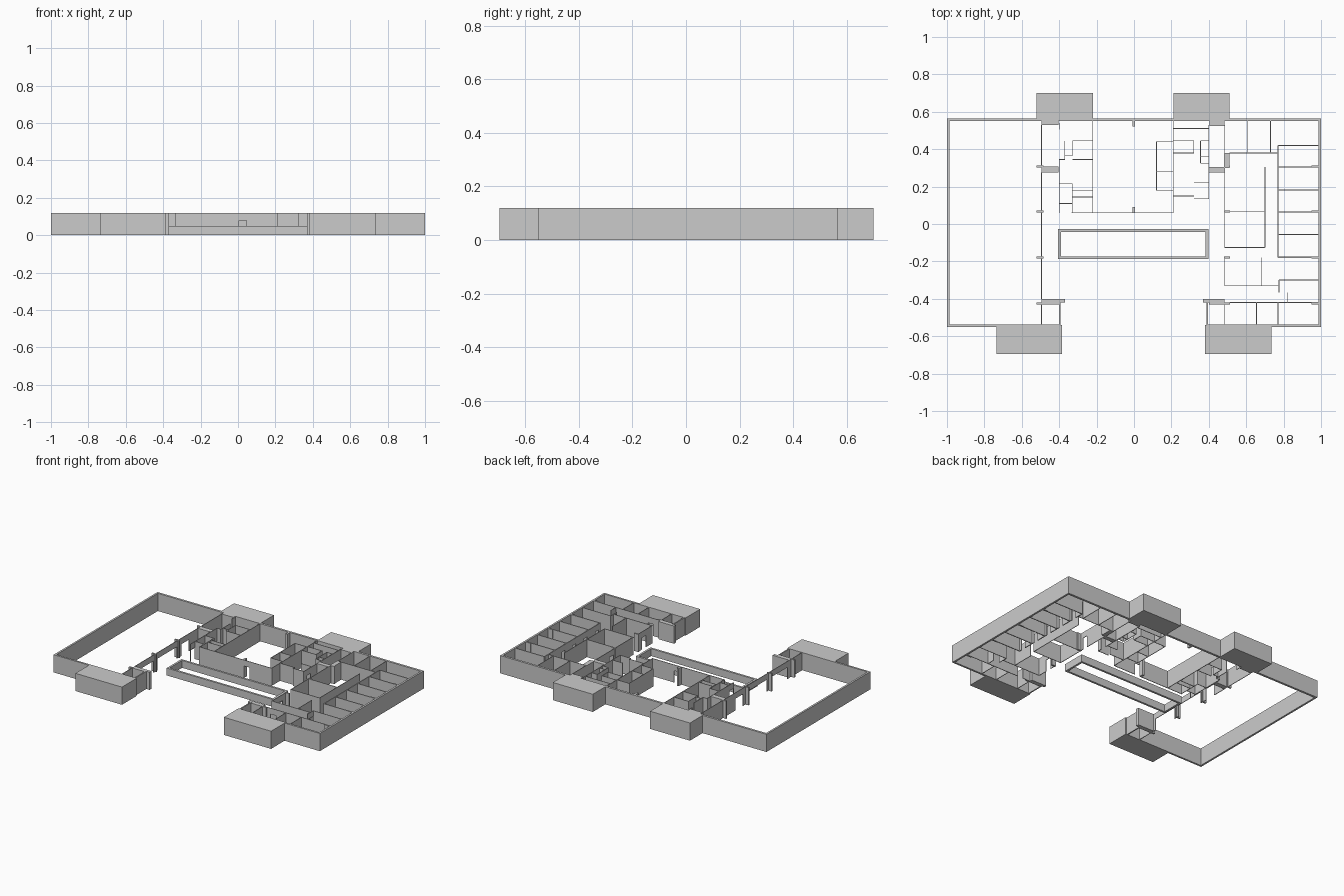
import bpy, bmesh
from mathutils import Matrix, Vector

H = 0.12      # wall height
DOOR = 0.08   # door head height
T = 0.004     # partition thickness


def add_box(bm, x0, x1, y0, y1, z0=0.0, z1=H):
    m = Matrix.Translation(((x0 + x1) / 2, (y0 + y1) / 2, (z0 + z1) / 2))
    m = m @ Matrix.Diagonal((abs(x1 - x0), abs(y1 - y0), abs(z1 - z0), 1))
    bmesh.ops.create_cube(bm, size=1, matrix=m)


def finish(bm, name):
    mesh = bpy.data.meshes.new(name)
    bm.to_mesh(mesh)
    bm.free()
    ob = bpy.data.objects.new(name, mesh)
    bpy.context.collection.objects.link(ob)


def boxes(name, items):
    bm = bmesh.new()
    for it in items:
        add_box(bm, *it)
    finish(bm, name)


def walls(name, along_x=(), along_y=(), t=T):
    """Each wall: (fixed coordinate, start, end, optional door start, door end)."""
    bm = bmesh.new()
    for horizontal, group in ((True, along_x), (False, along_y)):
        for c, a, b, *door in group:
            parts = [(a, b, 0)]
            if door:
                parts = [(a, door[0], 0), (door[0], door[1], DOOR), (door[1], b, 0)]
            for s, e, z in parts:
                if e - s < 1e-4:
                    continue
                if horizontal:
                    add_box(bm, s, e, c - t / 2, c + t / 2, z, H)
                else:
                    add_box(bm, c - t / 2, c + t / 2, s, e, z, H)
    finish(bm, name)


# Outer shell, open in the middle of the front
boxes("outer_walls", [
    (-1, 1, 0.55, 0.565), (-1, -0.987, -0.55, 0.55), (0.987, 1, -0.55, 0.55),
    (-0.987, -0.395, -0.55, -0.537), (0.395, 0.987, -0.55, -0.537),
])
boxes("entry_side_walls", [(-0.402, -0.394, -0.54, -0.42), (0.387, 0.395, -0.54, -0.42)])

# Solid blocks projecting outside the shell
boxes("back_left_block", [(-0.52, -0.22, 0.56, 0.70), (-0.495, -0.405, 0.53, 0.56)])
boxes("back_right_block", [(0.21, 0.51, 0.56, 0.70), (0.405, 0.485, 0.525, 0.56)])
boxes("front_left_block", [(-0.735, -0.385, -0.695, -0.54)])
boxes("front_right_block", [(0.38, 0.735, -0.695, -0.54)])

# Low curb ring in the courtyard
x0, x1, y0, y1, w, h = -0.405, 0.397, -0.187, -0.028, 0.014, 0.05
boxes("courtyard_curb", [
    (x0, x1, y0, y0 + w, 0, h), (x0, x1, y1 - w, y1, 0, h),
    (x0, x0 + w, y0 + w, y1 - w, 0, h), (x1 - w, x1, y0 + w, y1 - w, 0, h),
])

# Structural piers
rows = (0.302, 0.062, -0.185, -0.43)
boxes("piers", [(a, b, y, y + 0.011) for y in rows
                for a, b in ((-0.52, -0.485), (0.48, 0.513), (0.95, 0.987))])
boxes("centre_piers", [(-0.008, 0.006, 0.52, 0.55), (-0.008, 0.006, 0.06, 0.09)])
boxes("thick_piers", [
    (-0.495, -0.403, 0.275, 0.308), (0.40, 0.485, 0.275, 0.305), (0.48, 0.51, 0.30, 0.38),
    (-0.495, -0.40, -0.43, -0.40), (-0.40, -0.37, -0.42, -0.40),
    (0.40, 0.485, -0.43, -0.40), (0.37, 0.40, -0.42, -0.40),
])

# Partition between the large hall and the centre, wide openings
walls("hall_partition", along_y=[
    (-0.495, 0.308, 0.53), (-0.495, 0.07, 0.275, 0.10, 0.18),
    (-0.495, -0.175, 0.062, -0.16, 0.05), (-0.495, -0.40, -0.185, -0.38, -0.20),
    (-0.495, -0.54, -0.43)])

# Left service rooms and the central room
walls("left_core_walls",
      along_x=[(0.11, -0.40, -0.33), (0.215, -0.40, -0.33), (0.18, -0.33, -0.22),
               (0.145, -0.33, -0.22), (0.345, -0.40, -0.37), (0.365, -0.37, -0.33),
               (0.445, -0.33, -0.22), (0.345, -0.33, -0.22)],
      along_y=[(-0.40, 0.505, 0.54), (-0.40, 0.06, 0.345, 0.065, 0.105), (-0.33, 0.06, 0.215),
               (-0.37, 0.345, 0.445), (-0.33, 0.365, 0.445)])
walls("central_room_walls",
      along_x=[(0.06, -0.335, 0.21, 0.006, 0.045)],
      along_y=[(-0.22, 0.06, 0.555), (0.21, 0.06, 0.555)])

# Right service rooms
walls("right_core_walls",
      along_x=[(0.44, 0.12, 0.21), (0.28, 0.12, 0.21), (0.18, 0.12, 0.21),
               (0.51, 0.21, 0.40), (0.445, 0.21, 0.32), (0.38, 0.21, 0.32),
               (0.445, 0.355, 0.40), (0.36, 0.355, 0.40), (0.325, 0.355, 0.40),
               (0.15, 0.21, 0.32), (0.22, 0.32, 0.40), (0.135, 0.32, 0.40)],
      along_y=[(0.12, 0.18, 0.44), (0.32, 0.38, 0.445), (0.355, 0.325, 0.445),
               (0.40, 0.135, 0.53, 0.165, 0.205)])

# Right wing rooms
walls("right_wing_walls",
      along_x=[(0.38, 0.51, 0.77), (0.065, 0.485, 0.70), (-0.125, 0.485, 0.70),
               (-0.33, 0.485, 0.775), (-0.30, 0.775, 0.987), (-0.42, 0.51, 0.987, 0.54, 0.58)],
      along_y=[(0.485, -0.125, 0.53, 0.09, 0.13), (0.485, -0.33, -0.18, -0.26, -0.22),
               (0.605, 0.38, 0.555), (0.73, 0.38, 0.555), (0.70, -0.125, 0.305),
               (0.68, -0.33, -0.18), (0.775, -0.365, -0.30), (0.82, -0.42, -0.365),
               (0.485, -0.54, -0.43), (0.655, -0.54, -0.42), (0.77, -0.54, -0.42)])

# Row of five offices along the right wall
office_y = [-0.178, -0.057, 0.065, 0.182, 0.305, 0.42]
walls("office_row_walls",
      along_x=[(y, 0.77, 0.987) for y in office_y],
      along_y=[(0.77, a, b, a + 0.02, a + 0.055) for a, b in zip(office_y, office_y[1:])],
      t=0.006)
